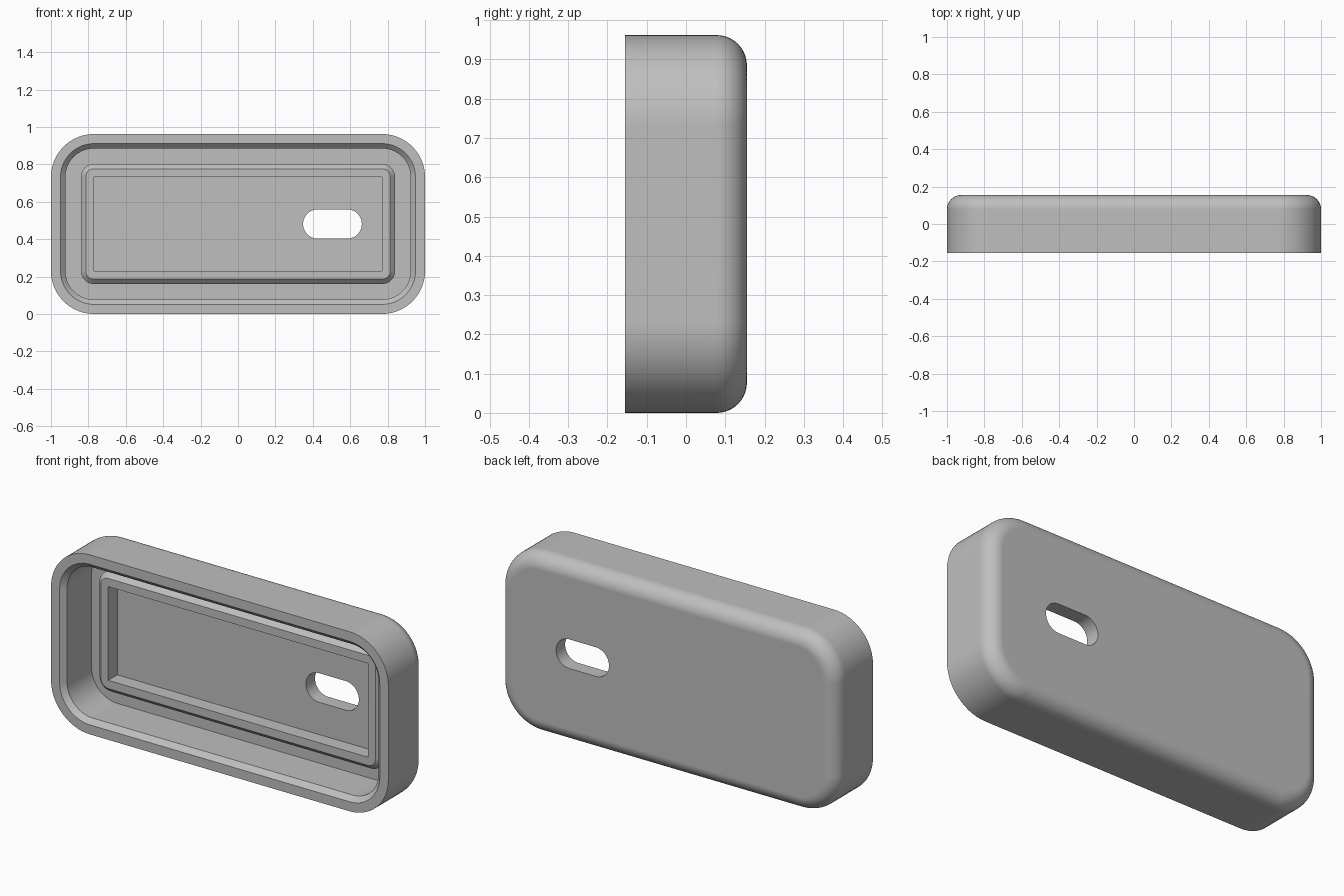
import bpy
import bmesh
from math import sin, cos, pi, radians

HALF_X, HALF_Z, CORNER = 1.0, 0.481, 0.23
FRONT, BACK = -0.155, 0.155
WALL = 0.077
FLOOR = BACK - WALL
FRAME_TOP = FLOOR - WALL
BEVEL = 0.026
STEPS = 14

cube = bpy.data.objects.get("Cube")
if cube:
    bpy.data.objects.remove(cube, do_unlink=True)


def rounded_ring(bm, cx, cz, hx, hz, r, y):
    """Ring of vertices around a rounded rectangle facing along y."""
    ring = []
    for q, (sx, sz) in enumerate([(1, 1), (-1, 1), (-1, -1), (1, -1)]):
        for i in range(STEPS + 1):
            a = (q + i / STEPS) * pi / 2
            ring.append(bm.verts.new((cx + sx * (hx - r) + r * cos(a), y,
                                      cz + sz * (hz - r) + r * sin(a))))
    return ring


def loft(bm, rings):
    """Join successive rings with quads."""
    for a, b in zip(rings, rings[1:]):
        for i in range(len(a)):
            j = (i + 1) % len(a)
            bm.faces.new((a[i], a[j], b[j], b[i]))


# Cross-section of the shell as (inset from outline, y), back to recess floor
fillet = [(WALL * (1 - cos(t)), FLOOR + WALL * sin(t))
          for t in (pi / 2 * (1 - i / STEPS) for i in range(STEPS + 1))]
section = fillet + [
    (0, FRONT), (0.051, FRONT),                       # outer wall and rim
    (0.051 + BEVEL, FRONT + BEVEL), (0.077, FLOOR),   # rim bevel and inner wall
    (0.16, FLOOR), (0.16, FRAME_TOP + BEVEL),         # floor and frame side
    (0.16 + BEVEL, FRAME_TOP), (CORNER, FRAME_TOP),   # frame bevel and top
    (CORNER, FLOOR),                                  # recess wall
]

bm = bmesh.new()
loft(bm, [rounded_ring(bm, 0, HALF_Z, HALF_X - d, HALF_Z - d, CORNER - d, y)
          for d, y in section])

# Slot through the back
loft(bm, [rounded_ring(bm, 0.505, HALF_Z, 0.157, 0.078, 0.078, y)
          for y in (FLOOR, BACK)])
bmesh.ops.remove_doubles(bm, verts=bm.verts, dist=1e-5)

# Back face and recess floor, filled around the slot
for y, direction in ((FLOOR, -1), (BACK, 1)):
    edges = [e for e in bm.edges if e.is_boundary
             and all(abs(v.co.y - y) < 1e-4 for v in e.verts)]
    bmesh.ops.triangle_fill(bm, edges=edges, use_beauty=True,
                            normal=(0, direction, 0))
bmesh.ops.recalc_face_normals(bm, faces=bm.faces)

mesh = bpy.data.meshes.new("case_shell")
bm.to_mesh(mesh)
bm.free()
shell = bpy.data.objects.new("case_shell", mesh)
bpy.context.collection.objects.link(shell)

# Plain grey
grey = bpy.data.materials.new("plain_grey")
grey.use_nodes = True
colour = (0.52, 0.52, 0.52, 1)
grey.diffuse_color = colour
grey.node_tree.nodes["Principled BSDF"].inputs["Base Color"].default_value = colour
mesh.materials.append(grey)

# Smooth fillets and corners, crisp edges elsewhere
bpy.ops.object.select_all(action='DESELECT')
shell.select_set(True)
bpy.context.view_layer.objects.active = shell
bpy.ops.object.shade_smooth_by_angle(angle=radians(30))
weighted = shell.modifiers.new("weighted_normals", 'WEIGHTED_NORMAL')
weighted.keep_sharp = True
